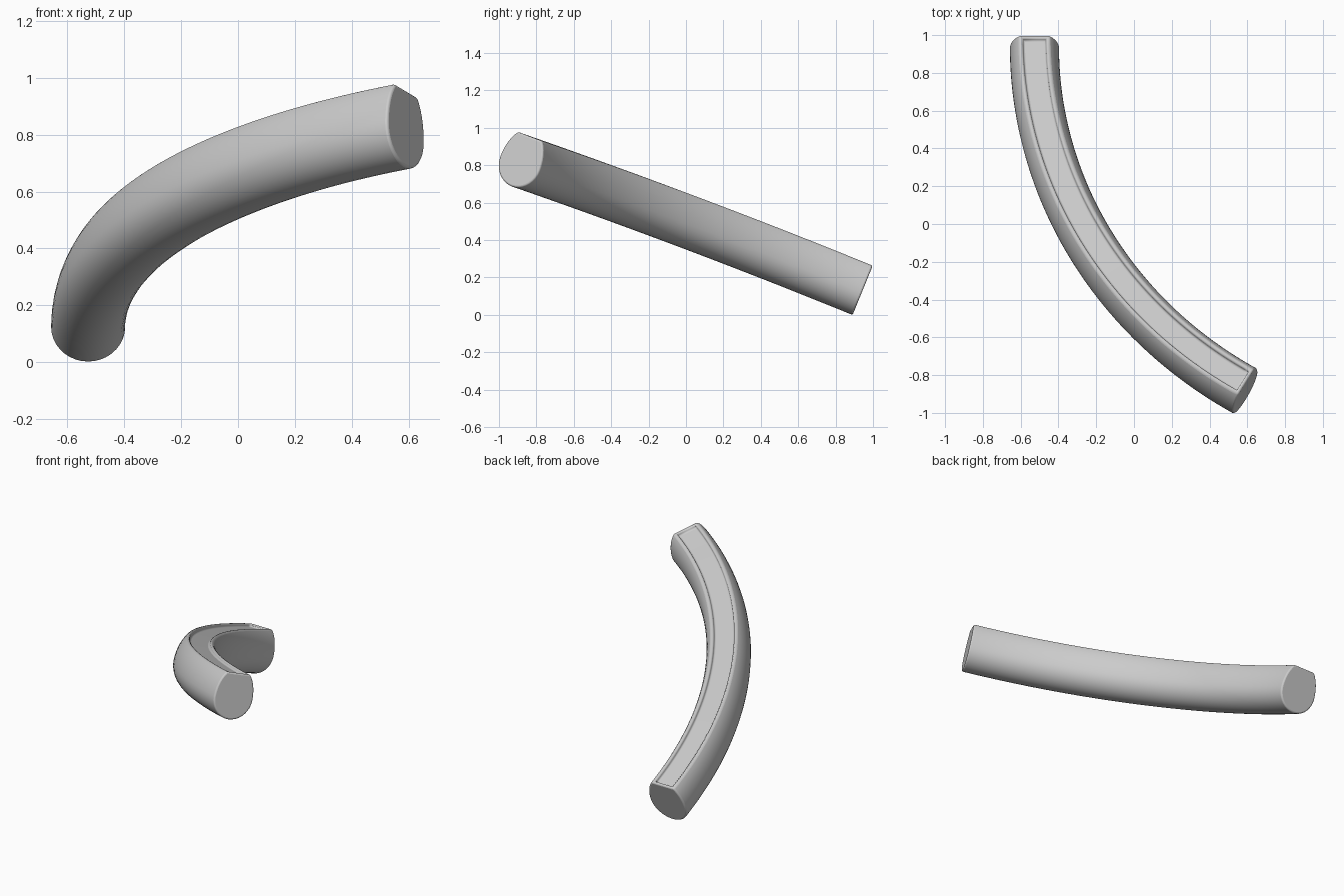
import bpy, bmesh, math
from mathutils import Vector

if "Cube" in bpy.data.objects:
    bpy.data.objects.remove(bpy.data.objects["Cube"])

START = Vector((-0.527, 0.94, 0.12))       # centre of the low back end
RADIUS, SWEEP = 2.27, math.radians(59.5)   # arc lying in a tilted plane
TILT, BOW = math.radians(20.66), 0.014
STEPS = 48


def path(t):
    """Point on the arc, with a slight upward bow."""
    a = SWEEP * t
    v = RADIUS * math.sin(a)
    s = v / (RADIUS * math.sin(SWEEP))
    z = v * math.sin(TILT) + 4 * BOW * s * (1 - s)
    return START + Vector((RADIUS * (1 - math.cos(a)), -v * math.cos(TILT), z))


# Cross-section: round below, narrowing to a flat on top
HALF, TOP_RY, FLAT = 0.13, 0.196, 0.08
corner = math.acos(FLAT / HALF)
profile = []
for i in range(6):
    a = corner * (1 - i / 6)
    profile.append((HALF * math.cos(a), TOP_RY * math.sin(a)))
for i in range(19):
    a = -math.pi * i / 18
    profile.append((HALF * math.cos(a), HALF * math.sin(a)))
for i in range(1, 7):
    a = corner * i / 6
    profile.append((-HALF * math.cos(a), TOP_RY * math.sin(a)))
n = len(profile)

# Sweep the section along the arc
bm = bmesh.new()
weight = bm.edges.layers.float.new("bevel_weight_edge")
plane_up = Vector((0, math.sin(TILT), math.cos(TILT)))
rings = []
for k in range(STEPS + 1):
    t = k / STEPS
    tangent = (path(t + 0.001) - path(t - 0.001)).normalized()
    side = tangent.cross(plane_up).normalized()
    up = side.cross(tangent)
    rings.append([bm.verts.new(path(t) + side * x + up * y) for x, y in profile])
top = []
for r0, r1 in zip(rings, rings[1:]):
    for i in range(n):
        j = (i + 1) % n
        f = bm.faces.new((r0[i], r0[j], r1[j], r1[i]))
        if i == n - 1:
            top.append(f)
caps = [bm.faces.new(rings[0]), bm.faces.new(rings[-1])]
bmesh.ops.recalc_face_normals(bm, faces=bm.faces[:])

# Mark end rims and long top edges for softening
for f in caps:
    for e in f.edges:
        e[weight] = 1.0
for r0, r1 in zip(rings, rings[1:]):
    for i in (0, n - 1):
        bm.edges.get((r0[i], r1[i]))[weight] = 1.0

# Shallow recess in the flat top
bmesh.ops.inset_region(bm, faces=top, thickness=0.019, depth=0, use_even_offset=True)
bmesh.ops.inset_region(bm, faces=top, thickness=0.001, depth=-0.02, use_even_offset=True)

mesh = bpy.data.meshes.new("curved_handle")
bm.to_mesh(mesh)
bm.free()
handle = bpy.data.objects.new("curved_handle", mesh)
bpy.context.collection.objects.link(handle)
bevel = handle.modifiers.new("soft_edges", "BEVEL")
bevel.limit_method = "WEIGHT"
bevel.width = 0.012
bevel.segments = 3

bpy.context.view_layer.objects.active = handle
handle.select_set(True)
bpy.ops.object.shade_smooth_by_angle(angle=math.radians(35))
